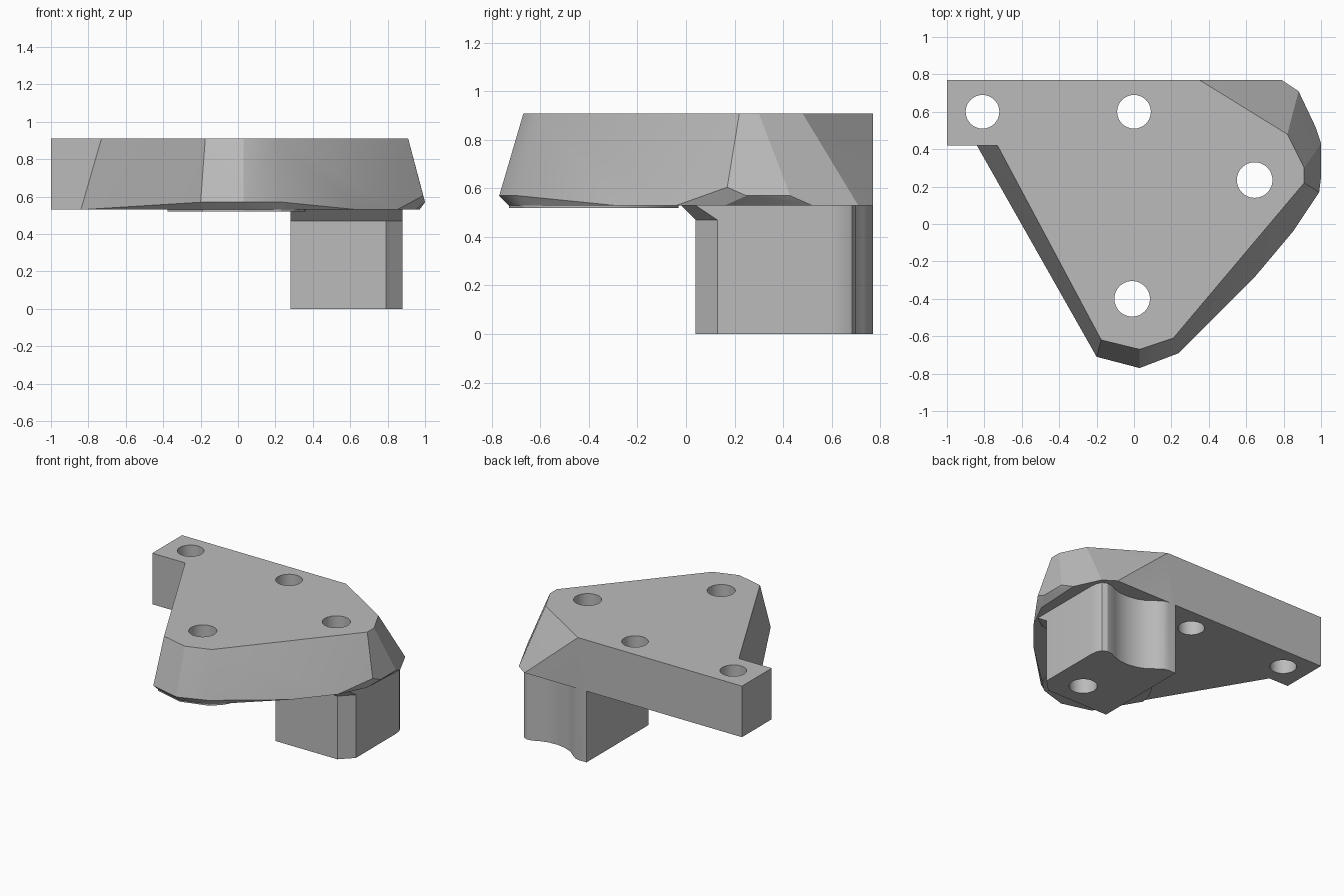
import bpy, bmesh, math

if "Cube" in bpy.data.objects:
    bpy.data.objects.remove(bpy.data.objects["Cube"], do_unlink=True)

grey = bpy.data.materials.new("plain grey")
grey.use_nodes = True
COLOR = (0.5, 0.5, 0.5, 1)
grey.diffuse_color = COLOR
grey.node_tree.nodes["Principled BSDF"].inputs["Base Color"].default_value = COLOR


def finish(name, bm):
    bmesh.ops.recalc_face_normals(bm, faces=bm.faces)
    mesh = bpy.data.meshes.new(name)
    bm.to_mesh(mesh)
    bm.free()
    mesh.materials.append(grey)
    obj = bpy.data.objects.new(name, mesh)
    bpy.context.collection.objects.link(obj)
    return obj


def hull(name, rings):
    """Convex solid around rings of (z, outline)."""
    bm = bmesh.new()
    for z, outline in rings:
        for x, y in outline:
            bm.verts.new((x, y, z))
    res = bmesh.ops.convex_hull(bm, input=bm.verts)
    spare = [v for v in res["geom_interior"] if isinstance(v, bmesh.types.BMVert)]
    bmesh.ops.delete(bm, geom=spare, context='VERTS')
    bmesh.ops.dissolve_limit(bm, angle_limit=0.01, verts=bm.verts, edges=bm.edges)
    return finish(name, bm)


def prism(name, outline, z0, z1):
    bm = bmesh.new()
    face = bm.faces.new([bm.verts.new((x, y, z0)) for x, y in outline])
    res = bmesh.ops.extrude_face_region(bm, geom=[face])
    for v in res["geom"]:
        if isinstance(v, bmesh.types.BMVert):
            v.co.z = z1
    return finish(name, bm)


def disc(cx, cy, r, n):
    return [(cx + r * math.cos(2 * math.pi * i / n),
             cy + r * math.sin(2 * math.pi * i / n)) for i in range(n)]


def combine(obj, other, operation):
    mod = obj.modifiers.new(operation.lower(), 'BOOLEAN')
    mod.operation = operation
    mod.solver = 'EXACT'
    mod.object = other
    bpy.context.view_layer.objects.active = obj
    bpy.ops.object.modifier_apply(modifier=mod.name)
    bpy.data.objects.remove(other, do_unlink=True)


TOP, UNDER = 0.91, 0.53

# tapered main plate with a chamfered nose and side
top = [(-.73, .77), (-.73, .42), (-.175, -.62), (.03, -.67), (.21, -.61),
       (.91, .22), (.91, .30), (.82, .48), (.35, .77)]
rim = [(-.2, -.71), (.03, -.77), (.24, -.69), (1, .25), (1, .43)]
under = [(-.84, .77), (-.84, .42), (-.19, -.67), (.03, -.73), (.23, -.67),
         (.64, -.29), (.85, -.04), (.95, .16), (.97, .52), (.88, .71), (.79, .77)]
bracket = hull("bracket", [(TOP, top), (.57, rim), (.605, [(.99, .17)]), (UNDER, under)])

# square tab at the right rear corner
tab = prism("tab", [(-1, .42), (-.7, .42), (-.7, .77), (-1, .77)], UNDER, TOP)
combine(bracket, tab, 'UNION')

# foot with an S-shaped back wall
foot_back = [(.88, .60), (.873, .65), (.855, .685), (.82, .70), (.78, .695),
             (.73, .672), (.67, .655), (.60, .652), (.53, .665), (.47, .69),
             (.42, .73), (.38, .76), (.34, .77)]
foot_outline = [(.28, .77), (.28, .04), (.79, .04), (.88, .13)] + foot_back
foot = prism("foot", foot_outline, 0, UNDER)
combine(bracket, foot, 'UNION')

# sloped flare between foot and plate
flare = hull("flare", [(.47, [(.28, .04), (.79, .04), (.88, .13), (.28, .13)]),
                       (UNDER, [(.28, -.02), (.8, -.02), (.88, .04), (.88, .13), (.28, .13)])])
combine(bracket, flare, 'UNION')

# shallow round pad under the nose, trimmed to the plate outline
pad = prism("pad", disc(-.01, -.4, .37, 64), UNDER - .01, UNDER + .002)
trim = prism("trim", under, UNDER - .1, UNDER + .1)
combine(pad, trim, 'INTERSECT')
combine(bracket, pad, 'UNION')

# bolt holes
for x, y, r in [(-.81, .60, .09), (0, .60, .09), (.645, .235, .095), (-.01, -.4, .095)]:
    combine(bracket, prism("drill", disc(x, y, r, 48), -.2, 1.2), 'DIFFERENCE')

bpy.ops.object.select_all(action='DESELECT')
bracket.select_set(True)
bpy.context.view_layer.objects.active = bracket
bpy.ops.object.shade_smooth_by_angle(angle=math.radians(25))
